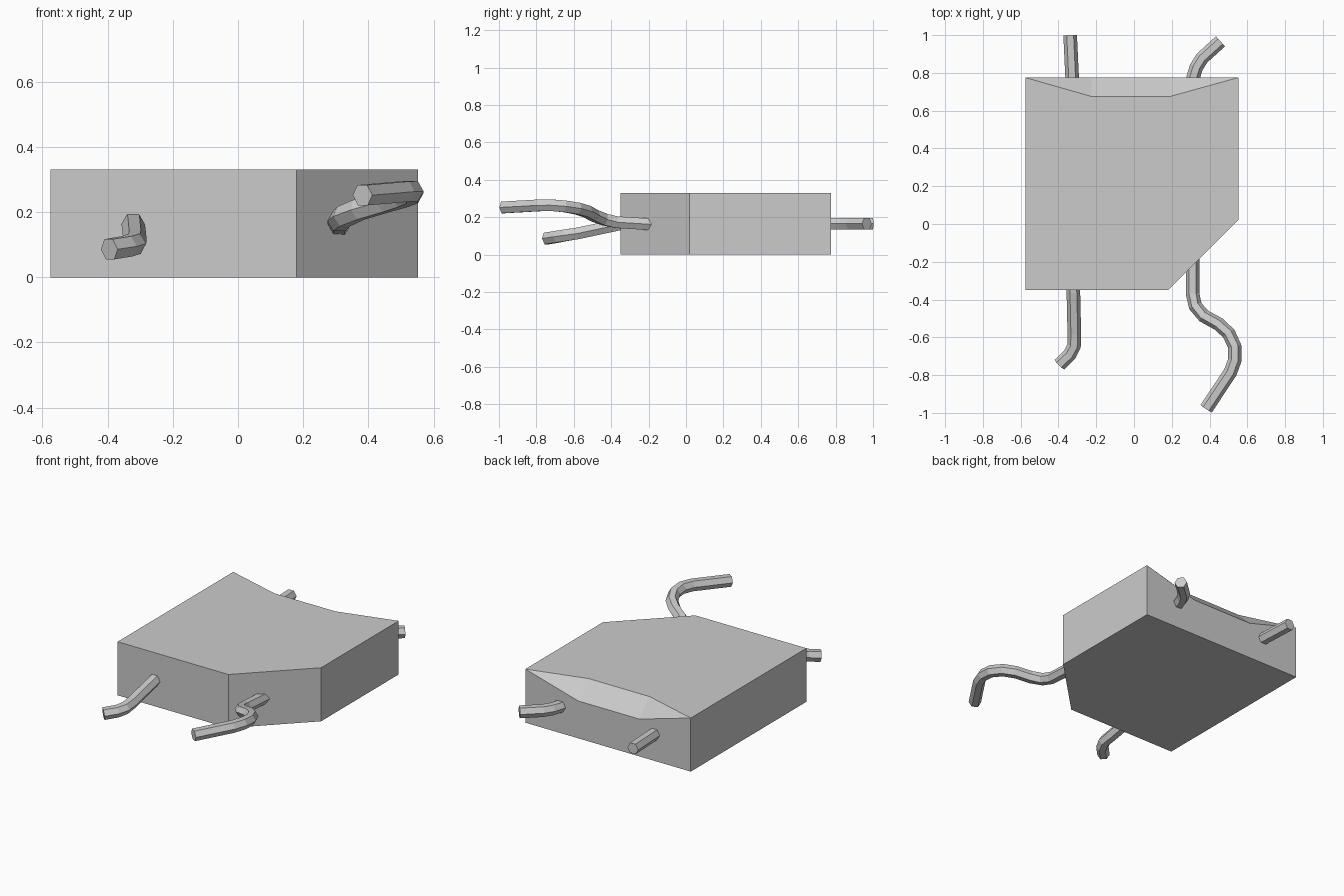
import bpy, bmesh, math
from mathutils import Vector

if "Cube" in bpy.data.objects:
    bpy.data.objects.remove(bpy.data.objects["Cube"])


def make_object(name, verts, faces):
    mesh = bpy.data.meshes.new(name)
    mesh.from_pydata(verts, [], faces)
    bm = bmesh.new()
    bm.from_mesh(mesh)
    bmesh.ops.recalc_face_normals(bm, faces=bm.faces)
    bm.to_mesh(mesh)
    bm.free()
    obj = bpy.data.objects.new(name, mesh)
    bpy.context.collection.objects.link(obj)
    return obj


def tube(name, path, radius=0.036, sides=6):
    """Sweep a six-sided section along a path, mitred at the bends."""
    pts = [Vector(p) for p in path]
    verts, faces = [], []
    for i, p in enumerate(pts):
        a = (p - pts[i - 1]).normalized() if i > 0 else Vector()
        b = (pts[i + 1] - p).normalized() if i < len(pts) - 1 else Vector()
        d = (a + b).normalized()
        side = d.cross(Vector((0, 0, 1))).normalized()
        up = side.cross(d)
        for k in range(sides):
            t = math.tau * k / sides
            verts.append(p + radius * (math.cos(t) * side + math.sin(t) * up))
    for i in range(len(pts) - 1):
        for k in range(sides):
            n = (k + 1) % sides
            r, s = i * sides, (i + 1) * sides
            faces.append((r + k, r + n, s + n, s + k))
    faces.append(tuple(range(sides)))
    faces.append(tuple(range(len(verts) - sides, len(verts))))
    return make_object(name, verts, faces)


# Block with one cut corner and a sloped scoop on the rear top edge
H = 0.33
L, R, F, B = -0.575, 0.552, -0.35, 0.775
outline = [(L, F), (0.18, F), (R, 0.02), (R, B), (L, B)]
verts = [(x, y, 0) for x, y in outline] + [(x, y, H) for x, y in outline]
verts += [(0.19, B - 0.1, H), (-0.225, B - 0.1, H),      # scoop, top rim
          (0.19, B, H - 0.1), (-0.225, B, H - 0.1)]      # scoop, rear rim
make_object("block_body", verts, [
    (4, 3, 2, 1, 0),
    (0, 1, 6, 5), (1, 2, 7, 6), (2, 3, 8, 7), (4, 0, 5, 9),
    (3, 4, 9, 13, 12, 8),
    (5, 6, 7, 8, 10, 11, 9),
    (8, 12, 10), (10, 12, 13, 11), (11, 13, 9),
])

# Bent leads at the front
tube("front_left_lead", [
    (-0.325, -0.30, 0.168), (-0.321, -0.36, 0.160), (-0.316, -0.58, 0.113),
    (-0.317, -0.645, 0.103), (-0.340, -0.69, 0.095), (-0.395, -0.745, 0.086)])
tube("front_right_lead", [
    (0.31, -0.16, 0.160), (0.31, -0.37, 0.173), (0.325, -0.435, 0.187),
    (0.37, -0.487, 0.207), (0.448, -0.53, 0.230), (0.502, -0.58, 0.246),
    (0.534, -0.65, 0.258), (0.534, -0.72, 0.264), (0.510, -0.785, 0.263),
    (0.382, -0.978, 0.252)])

# Leads at the back
tube("back_left_lead", [(-0.325, 0.72, 0.165), (-0.338, 1.0, 0.165)])
tube("back_right_lead", [
    (0.31, 0.72, 0.165), (0.313, 0.775, 0.165), (0.330, 0.83, 0.165),
    (0.360, 0.878, 0.165), (0.458, 0.967, 0.165)])
